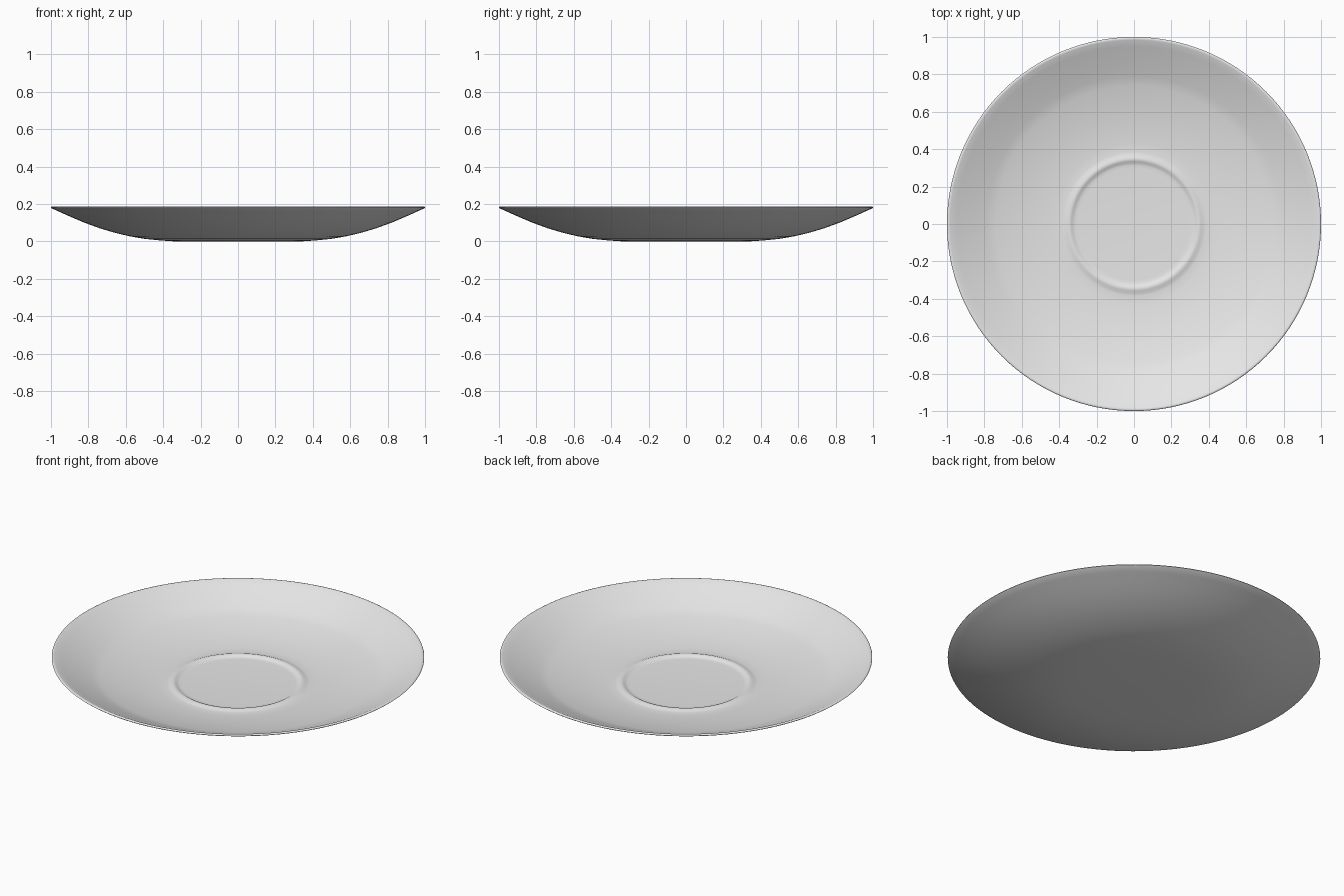
import bpy
import bmesh
from math import pi, radians
from mathutils import Matrix, Vector

cube = bpy.data.objects.get("Cube")
if cube:
    bpy.data.objects.remove(cube, do_unlink=True)

SEGMENTS = 128

# Glaze colour
glaze = bpy.data.materials.new("pale_grey_glaze")
glaze.use_nodes = True
colour = (0.8, 0.8, 0.8, 1)
glaze.diffuse_color = colour
glaze.node_tree.nodes["Principled BSDF"].inputs["Base Color"].default_value = colour

# Cross-section (radius, height), from the underside centre round the rim to the top centre
underside = [(0, 0), (0.33, 0), (0.42, 0.006), (0.5, 0.014), (0.58, 0.028),
             (0.66, 0.047), (0.74, 0.071), (0.82, 0.1), (0.9, 0.134), (0.96, 0.161)]
rim = [(0.994, 0.176), (1, 0.181), (0.998, 0.185), (0.992, 0.187), (0.984, 0.185)]
wall = [(0.95, 0.169), (0.9, 0.146), (0.84, 0.12), (0.79, 0.099), (0.765, 0.09)]
well = [(0.74, 0.083), (0.66, 0.065), (0.58, 0.05), (0.5, 0.039), (0.43, 0.033), (0.385, 0.031)]
cup_ring = [(0.37, 0.033), (0.357, 0.038), (0.345, 0.04), (0.335, 0.037),
            (0.325, 0.031), (0.315, 0.029), (0.3, 0.028), (0, 0.028)]
profile = underside + rim + wall + well + cup_ring

# Spin the cross-section into a saucer
bm = bmesh.new()
verts = [bm.verts.new((r, 0, z)) for r, z in profile]
edges = [bm.edges.new(pair) for pair in zip(verts, verts[1:])]
bmesh.ops.spin(bm, geom=verts + edges, cent=(0, 0, 0), axis=(0, 0, 1),
               angle=2 * pi, steps=SEGMENTS, use_merge=True)
bmesh.ops.remove_doubles(bm, verts=bm.verts, dist=0.0001)
bmesh.ops.recalc_face_normals(bm, faces=bm.faces)

mesh = bpy.data.meshes.new("saucer")
bm.to_mesh(mesh)
bm.free()
mesh.materials.append(glaze)
saucer = bpy.data.objects.new("saucer", mesh)
bpy.context.collection.objects.link(saucer)

# Smooth glazed surface
bpy.ops.object.select_all(action="DESELECT")
saucer.select_set(True)
bpy.context.view_layer.objects.active = saucer
bpy.ops.object.shade_smooth_by_angle(angle=radians(60))
